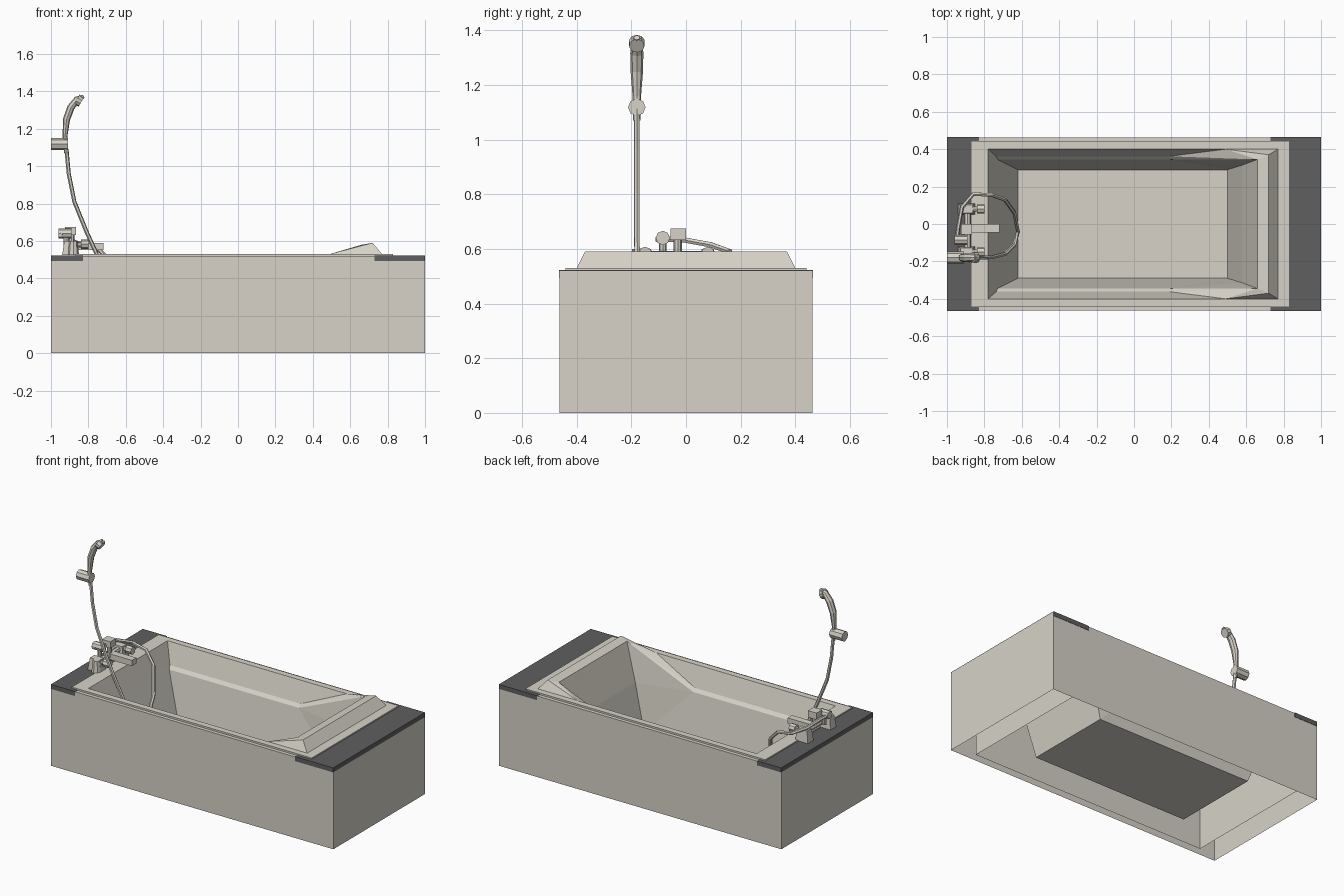
import bpy, bmesh, math
from mathutils import Vector

if "Cube" in bpy.data.objects:
    bpy.data.objects.remove(bpy.data.objects["Cube"])


def material(name, rgb):
    m = bpy.data.materials.new(name)
    m.diffuse_color = (*rgb, 1)
    m.use_nodes = True
    m.node_tree.nodes["Principled BSDF"].inputs["Base Color"].default_value = m.diffuse_color
    return m


CREAM = material("cream_enamel", (0.68, 0.65, 0.58))
DARK = material("dark_grey", (0.115, 0.115, 0.117))


def finish(name, bm, mat):
    bmesh.ops.recalc_face_normals(bm, faces=bm.faces)
    me = bpy.data.meshes.new(name)
    bm.to_mesh(me)
    bm.free()
    me.materials.append(mat)
    ob = bpy.data.objects.new(name, me)
    bpy.context.collection.objects.link(ob)
    return ob


def box(name, x0, x1, y0, y1, z0, z1, mat=CREAM, top=1.0):
    bm = bmesh.new()
    bmesh.ops.create_cube(bm, size=1)
    for v in bm.verts:
        k = top if v.co.z > 0 else 1
        v.co = Vector(((x0 + x1) / 2 + v.co.x * k * (x1 - x0),
                       (y0 + y1) / 2 + v.co.y * k * (y1 - y0),
                       (z0 + z1) / 2 + v.co.z * (z1 - z0)))
    return finish(name, bm, mat)


def rod(name, a, b, r, sides=8, r2=None):
    a, b = Vector(a), Vector(b)
    bm = bmesh.new()
    bmesh.ops.create_cone(bm, cap_ends=True, segments=sides, radius1=r,
                          radius2=r if r2 is None else r2, depth=(b - a).length)
    rot = (b - a).to_track_quat('Z', 'Y').to_matrix().to_4x4()
    bmesh.ops.transform(bm, matrix=rot, verts=bm.verts)
    bmesh.ops.translate(bm, vec=(a + b) / 2, verts=bm.verts)
    return finish(name, bm, CREAM)


def tube(name, pts, radii, sides=6, width=1.0):
    """Rings swept along a path, wider in y by the width factor."""
    pts = [Vector(p) for p in pts]
    bm = bmesh.new()
    rings, ref = [], Vector((0, 1, 0))
    for i, p in enumerate(pts):
        t = (pts[min(i + 1, len(pts) - 1)] - pts[max(i - 1, 0)]).normalized()
        ref = (ref - t * ref.dot(t)).normalized()
        n = t.cross(ref)
        r = radii[i]
        rings.append([bm.verts.new(p + r * (ref * math.cos(a) * width + n * math.sin(a)))
                      for a in (2 * math.pi * k / sides for k in range(sides))])
    for p, q in zip(rings, rings[1:]):
        for k in range(sides):
            j = (k + 1) % sides
            bm.faces.new((p[k], p[j], q[j], q[k]))
    bm.faces.new(rings[0])
    bm.faces.new(rings[-1])
    return finish(name, bm, CREAM)


# Outer panel shell, open below, with a narrow top ledge
bm = bmesh.new()


def ring(x0, x1, y, z):
    return [bm.verts.new(c) for c in ((x0, -y, z), (x1, -y, z), (x1, y, z), (x0, y, z))]


loops = [ring(-1, 1, .463, 0), ring(-1, 1, .463, .519), ring(-.86, .82, .435, .519)]
for p, q in zip(loops, loops[1:]):
    for k in range(4):
        bm.faces.new((p[k], p[(k + 1) % 4], q[(k + 1) % 4], q[k]))
finish("outer_panels", bm, CREAM)

# Dark end slabs
box("left_end_slab", -1, -.83, -.465, .465, .493, .522, DARK)
box("right_end_slab", .73, 1, -.465, .465, .493, .522, DARK)

# Basin with ledge, sloping backrest and raised headrest: half points, mirrored in y
half = {
    "F0": (-.62, .29, .06), "F1": (.5, .29, .06),
    "A0": (-.729, .345, .38), "A1": (.19, .345, .38),
    "B0": (-.736, .362, .40), "B1": (.19, .362, .40),
    "R0": (-.78, .40, .53), "R1": (.49, .40, .53), "R2": (.77, .40, .53),
    "M": (.58, .315, .35), "P": (.66, .345, .58), "Q": (.72, .37, .59),
    "O0": (-.87, .44, .53), "O1": (.83, .44, .53),
    "S0": (-.87, .44, .022), "S1": (.83, .44, .022),
}
side_faces = ["F0 F1 A1 A0", "A0 A1 B1 B0", "B0 B1 R1 R0", "F1 M A1", "M P A1",
              "A1 P B1", "B1 P R1", "R1 P Q", "R1 Q R2",
              "O0 R0 R1 O1", "R1 R2 O1", "O0 O1 S1 S0"]
cross_strips = ["F0 F1", "F1 M", "M P", "P Q", "Q R2", "R2 O1", "O1 S1",
                "F0 A0", "A0 B0", "B0 R0", "R0 O0", "O0 S0"]
bm = bmesh.new()
V = {(k, s): bm.verts.new((x, s * y, z)) for k, (x, y, z) in half.items() for s in (1, -1)}
for f in side_faces:
    for s in (1, -1):
        bm.faces.new([V[k, s] for k in f.split()])
for f in cross_strips:
    a, b = f.split()
    bm.faces.new((V[a, 1], V[b, 1], V[b, -1], V[a, -1]))
finish("basin", bm, CREAM)

# Tap set on the left rim
for label, y in (("hot", -.15), ("cold", .08)):
    box(label + "_valve_base", -.94, -.85, y - .03, y + .03, .525, .60, top=.75)
    rod(label + "_valve_stem", (-.88, y, .58), (-.835, y, .58), .014)
    rod(label + "_valve_knob", (-.84, y, .583), (-.80, y, .583), .025)
rod("tap_crossbar", (-.89, -.17, .575), (-.89, .1, .575), .018)
box("spout", -.89, -.72, -.045, 0, .553, .59)
rod("diverter_stem", (-.89, -.03, .575), (-.89, -.03, .64), .015)
box("diverter_handle", -.925, -.865, -.057, 0, .632, .675)
rod("hose_outlet", (-.96, -.085, .64), (-.89, -.085, .64), .026)
rod("hose_outlet_stem", (-.92, -.085, .57), (-.92, -.085, .63), .014)
rod("hose_guide", (-.88, -.175, .525), (-.88, -.175, .60), .03, 8, .022)

# Hose: from the outlet, looping into the basin and up to the hand shower
hose = [(-.95, -.11, .635), (-.94, -.02, .635), (-.92, .09, .615), (-.86, .16, .59),
        (-.76, .155, .57), (-.69, .13, .50), (-.64, .06, .35), (-.62, -.04, .22),
        (-.64, -.11, .26), (-.69, -.16, .37), (-.76, -.178, .54), (-.81, -.18, .65),
        (-.875, -.18, .81), (-.905, -.18, .96), (-.917, -.18, 1.09)]
tube("hose", hose, [.011] * len(hose))

# Hand shower and its wall holder
rod("shower_holder", (-1, -.18, 1.118), (-.91, -.18, 1.118), .032)
tube("shower_handle", [(-.918, -.18, 1.07), (-.925, -.18, 1.16), (-.917, -.18, 1.25),
                       (-.893, -.18, 1.315), (-.86, -.18, 1.357), (-.825, -.18, 1.373)],
     [.011, .013, .019, .02, .018, .009], 8, 1.2)
rod("shower_head", (-.862, -.18, 1.357), (-.838, -.18, 1.343), .03, 10, .028)
